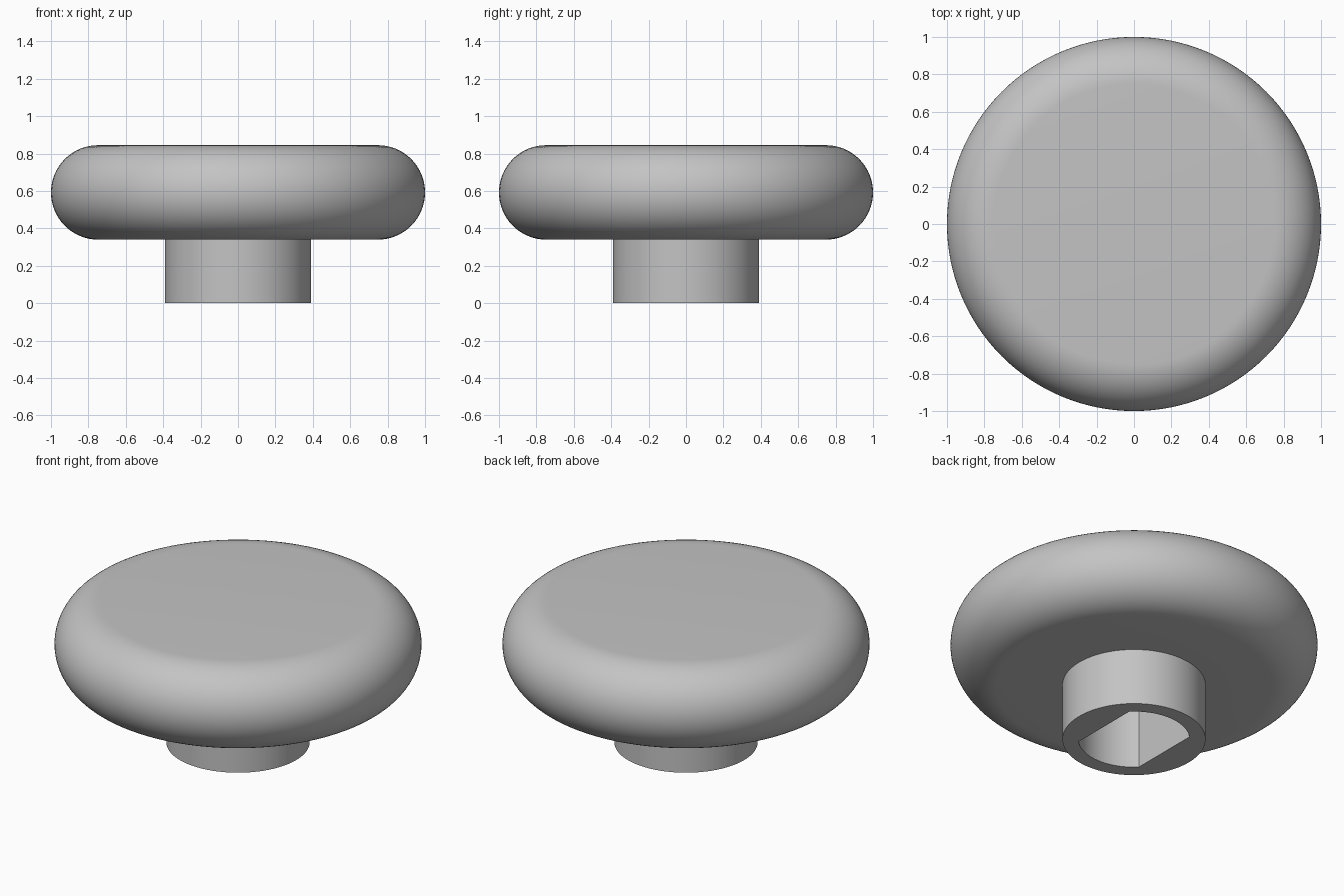
import bpy
import bmesh
from math import cos, sin, pi, radians

SIDES = 128          # multiple of 8, so socket corners fall on vertices
HUB_R = 0.39
BOTTOM, TOP = 0.34, 0.845
ROUND = (TOP - BOTTOM) / 2
SOCKET_R = 0.303
SOCKET_FLAT = SOCKET_R * cos(pi / 4)
SOCKET_DEPTH = 0.5

cube = bpy.data.objects.get("Cube")
if cube:
    bpy.data.objects.remove(cube, do_unlink=True)

grey = bpy.data.materials.new("plain_grey")
grey.use_nodes = True
colour = (0.55, 0.55, 0.55, 1)
grey.diffuse_color = colour
grey.node_tree.nodes["Principled BSDF"].inputs["Base Color"].default_value = colour


def circle(radius):
    return lambda a: radius


def double_d(a):
    """Circle cut by two flats facing left and right."""
    return min(SOCKET_R, SOCKET_FLAT / max(abs(cos(a)), 1e-6))


def loft(name, sections, cap_start=False, cap_end=False):
    """Skin a stack of (radius function, height) rings."""
    bm = bmesh.new()
    angles = [2 * pi * i / SIDES for i in range(SIDES)]
    rings = [[bm.verts.new((r(a) * cos(a), r(a) * sin(a), z)) for a in angles]
             for r, z in sections]
    for low, high in zip(rings, rings[1:]):
        for i in range(SIDES):
            j = (i + 1) % SIDES
            bm.faces.new((low[i], low[j], high[j], high[i]))
    if cap_start:
        bm.faces.new(rings[0][::-1])
    if cap_end:
        bm.faces.new(rings[-1])
    mesh = bpy.data.meshes.new(name)
    bm.to_mesh(mesh)
    bm.free()
    mesh.materials.append(grey)
    obj = bpy.data.objects.new(name, mesh)
    bpy.context.collection.objects.link(obj)
    bpy.ops.object.select_all(action="DESELECT")
    obj.select_set(True)
    bpy.context.view_layer.objects.active = obj
    bpy.ops.object.shade_smooth_by_angle(angle=radians(30))
    return obj


# Head: flat disc with a fully rounded rim
STEPS = 32
rim = [pi * i / STEPS - pi / 2 for i in range(STEPS + 1)]
head = [(circle(HUB_R), BOTTOM)]
head += [(circle(1 - ROUND + ROUND * cos(t)), BOTTOM + ROUND + ROUND * sin(t)) for t in rim]
loft("knob_head", head, cap_end=True)

# Hub: outer wall, bottom ring and the double-D shaft socket with its floor
loft("knob_hub", [(circle(HUB_R), BOTTOM), (circle(HUB_R), 0),
                  (double_d, 0), (double_d, SOCKET_DEPTH)][::-1], cap_start=True)
